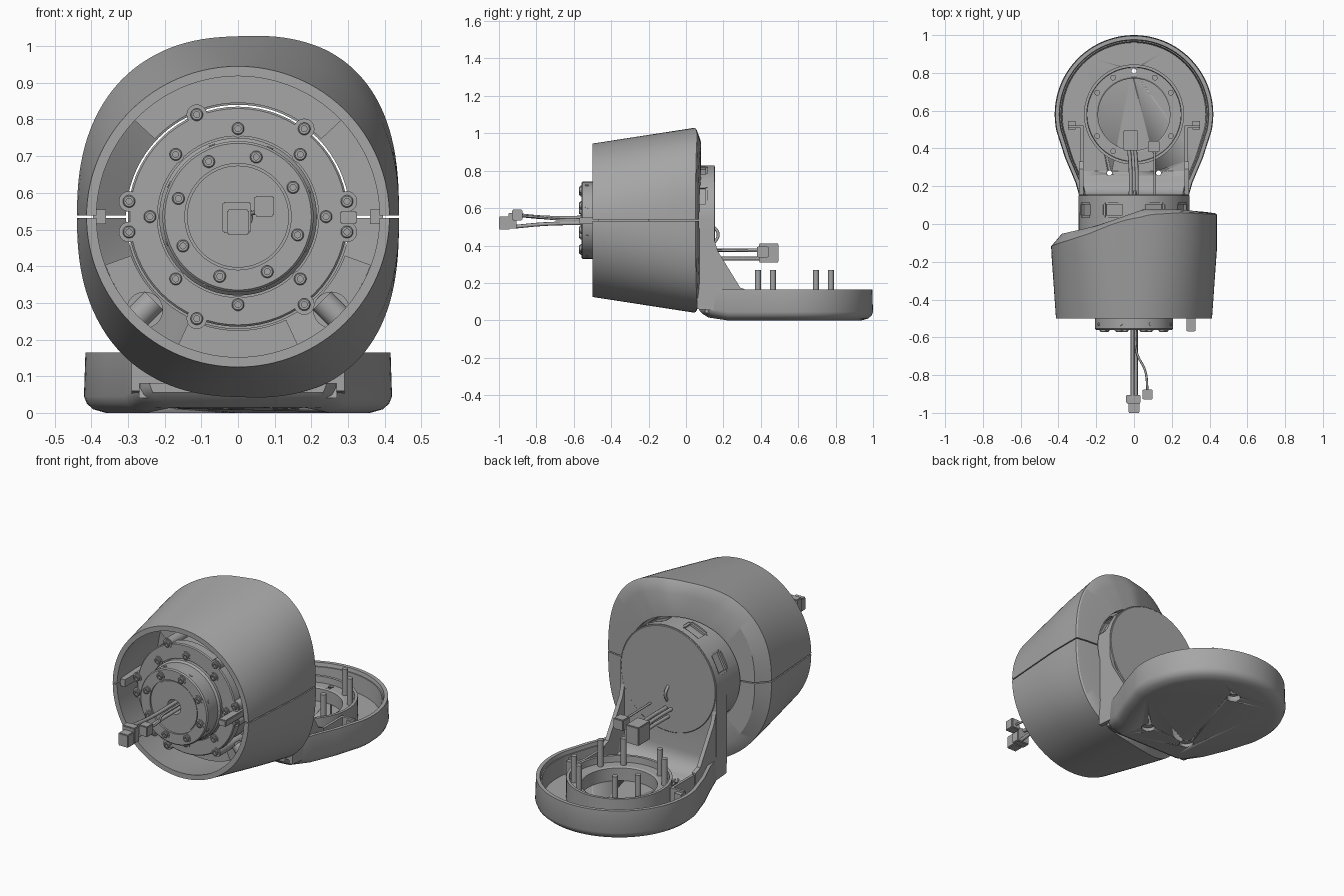
import bpy, bmesh, math
from mathutils import Vector

if "Cube" in bpy.data.objects:
    bpy.data.objects.remove(bpy.data.objects["Cube"])

grey = bpy.data.materials.new("machined grey")
grey.use_nodes = True
grey.diffuse_color = (0.38, 0.38, 0.38, 1)
grey.node_tree.nodes["Principled BSDF"].inputs["Base Color"].default_value = (0.38, 0.38, 0.38, 1)

CZ = 0.535        # height of the joint axis
RING_Y = 0.58     # centre of the tray ring
TAU = 2 * math.pi


def finish(name, bm, smooth=True):
    bmesh.ops.recalc_face_normals(bm, faces=bm.faces)
    mesh = bpy.data.meshes.new(name)
    bm.to_mesh(mesh)
    bm.free()
    ob = bpy.data.objects.new(name, mesh)
    bpy.context.collection.objects.link(ob)
    mesh.materials.append(grey)
    if smooth:
        bpy.ops.object.select_all(action='DESELECT')
        ob.select_set(True)
        bpy.context.view_layer.objects.active = ob
        bpy.ops.object.shade_smooth_by_angle(angle=math.radians(30))
    return ob


def loft(name, rings, closed=False):
    """Skin a list of rings; cap both ends, or join the last to the first."""
    bm = bmesh.new()
    vr = [[bm.verts.new(p) for p in ring] for ring in rings]
    pairs = list(zip(vr, vr[1:])) + ([(vr[-1], vr[0])] if closed else [])
    for a, b in pairs:
        for i in range(len(a)):
            j = (i + 1) % len(a)
            bm.faces.new((a[i], a[j], b[j], b[i]))
    if not closed:
        bm.faces.new(vr[0])
        bm.faces.new(vr[-1])
    return finish(name, bm)


def lathe(name, profile, origin=(0, 0, CZ), axis=(0, 1, 0), n=64, closed=False):
    """Revolve (radius, distance along axis) pairs."""
    turn = Vector((0, 0, 1)).rotation_difference(Vector(axis))
    rings = [[Vector(origin) + turn @ Vector((r * math.cos(TAU * i / n), r * math.sin(TAU * i / n), d))
              for i in range(n)] for r, d in profile]
    return loft(name, rings, closed)


def rod(name, origin, r, length, axis=(0, 1, 0), n=20):
    return lathe(name, [(r, 0), (r, length)], origin, axis, n)


def box(name, x, y, z, bevel=0.0):
    bm = bmesh.new()
    bmesh.ops.create_cube(bm, size=1)
    for v in bm.verts:
        v.co = [lo + (c + 0.5) * (hi - lo) for c, (lo, hi) in zip(v.co, (x, y, z))]
    if bevel:
        bmesh.ops.bevel(bm, geom=bm.edges[:], offset=bevel, segments=2, affect='EDGES')
    return finish(name, bm, False)


def cable(name, points, r):
    curve = bpy.data.curves.new(name, 'CURVE')
    curve.dimensions = '3D'
    curve.bevel_depth, curve.bevel_resolution, curve.use_fill_caps = r, 2, True
    sp = curve.splines.new('BEZIER')
    sp.bezier_points.add(len(points) - 1)
    for bp, p in zip(sp.bezier_points, points):
        bp.co = p
        bp.handle_left_type = bp.handle_right_type = 'AUTO'
    ob = bpy.data.objects.new(name, curve)
    bpy.context.collection.objects.link(ob)
    curve.materials.append(grey)


def cut(ob, cutters):
    for c in cutters:
        m = ob.modifiers.new("cut", 'BOOLEAN')
        m.operation, m.object, m.solver = 'DIFFERENCE', c, 'EXACT'
        c.hide_render = True
        c.hide_viewport = True


def polar(r, deg):
    a = math.radians(deg)
    return r * math.cos(a), r * math.sin(a)


# Housing: round at the front, taller and squarer at the slanted back
EDGE = [(-0.45, -0.12), (-0.2, -0.05), (0.05, 0.05), (0.2, 0.06), (0.45, 0.05)]


def edge_y(x):
    for (x0, y0), (x1, y1) in zip(EDGE, EDGE[1:]):
        if x <= x1:
            return y0 + (y1 - y0) * (x - x0) / (x1 - x0)
    return EDGE[-1][1]


def crest_y(x):
    return edge_y(x) + 0.03 - 0.05 * x


def section(s, inset=0.0, scale=1.0, shift=0.0, crest=False):
    ring = []
    for i in range(128):
        c, d = math.cos(TAU * i / 128), math.sin(TAU * i / 128)
        y = -0.5 + s * (edge_y(0.437 * c) + 0.5)
        u = (y + 0.5) / 0.55
        a = 0.413 + 0.026 * min(1, 1.5 * u) - inset
        b = 0.41 + 0.085 * u - inset
        p = 2 / (2 + 0.6 * max(u, 0))
        x = scale * a * math.copysign(abs(c) ** p, c)
        z = scale * b * math.copysign(abs(d) ** p, d)
        ring.append((x, (crest_y(x) if crest else y) + shift, CZ + z))
    return ring


def opening(shift):
    pts = [polar(0.305, 360 * i / 128) for i in range(128)]
    return [(x, crest_y(x) + shift, CZ + z) for x, z in pts]


rings = [section(k / 6) for k in range(7)]
rings += [section(1, scale=0.985, shift=0.006), section(1, scale=0.87, crest=True), opening(0), opening(-0.04),
          section(1, 0.03, 0.95, -0.03), section(0.5, 0.03), section(0, 0.027)]
housing = loft("housing", rings, closed=True)
cut(housing, [box("seam_cutter", (-0.6, 0.6), (-0.6, 0.3), (CZ - 0.003, CZ + 0.003))])
for s in (-1, 1):
    box("seam_tab", sorted((s * 0.36, s * 0.395)), (-0.47, -0.2), (CZ - 0.02, CZ + 0.02))
    x, z = polar(0.36, 270 + s * 45)
    rod("angled_boss", (x * 0.9, -0.33, CZ + z * 0.9), 0.035, 0.09, (s, 0, -1), 24)
    rod("boss_support", (x, -0.33, CZ + z), 0.05, 0.27, n=24)


# Curved pads inside the housing
def pad(name, a0, a1, y0, y1):
    rings = []
    for k in range(25):
        a = a0 + (a1 - a0) * k / 24
        rings.append([(*[polar(r, a)[0]], y, CZ + polar(r, a)[1])
                      for r, y in ((0.31, y0), (0.385, y0), (0.385, y1), (0.31, y1))])
    loft(name, rings)


pad("upper_pad", 43, 137, -0.3, -0.03)
pad("lower_pad", 245, 295, -0.3, -0.03)
pad("side_pad", 200, 226, -0.25, -0.1)
pad("side_pad", 314, 340, -0.25, -0.03)

# Actuator: body, flange and stepped output hub with a central bore
lathe("actuator_body", [(0.285, -0.43), (0.285, -0.02)])
lathe("flange", [(0.22, -0.45), (0.295, -0.45), (0.3, -0.445), (0.3, -0.4), (0.22, -0.4)], closed=True)
lathe("output_hub", [(0.035, -0.5), (0.04, -0.555), (0.139, -0.555), (0.139, -0.55), (0.145, -0.55),
                     (0.145, -0.56), (0.2, -0.56), (0.206, -0.554), (0.206, -0.47), (0.215, -0.46),
                     (0.215, -0.4), (0.035, -0.4)], closed=True)


def bolt(r, deg, y):
    x, z = polar(r, deg)
    lathe("bolt", [(0.008, 0.004), (0.008, -0.012), (0.014, -0.012), (0.017, -0.009),
                   (0.017, -0.003), (0.024, -0.003), (0.024, 0.004)], (x, y, CZ + z), n=18)


for k in range(8):
    bolt(0.24, 45 * k, -0.45)
    bolt(0.17, 28 + 45 * k, -0.56)
    x, z = polar(0.2, 20 + 45 * k)
    rod("set_screw", (x, -0.53, CZ + z), 0.009, 0.009, (x, 0, z), 12)
for deg in (8, -8, 172, 188, 112, 248, 53, 307):
    x, z = polar(0.3, deg)
    rod("bolt_ear", (x, -0.45, CZ + z), 0.028, 0.3)
    bolt(0.3, deg, -0.45)
box("side_plug", (0.278, 0.325), (-0.57, -0.4), (0.515, 0.55), 0.004)

# Bracket: round collar, arched back plate and pockets around the rim
collar = lathe("bracket_collar", [(0.293, -0.25), (0.293, 0.148), (0.286, 0.155)])
arch = [polar(0.293, 180 * i / 40) for i in range(41)]
outline = [(x, CZ + z) for x, z in arch] + [(-0.29, 0.08), (0.29, 0.08)]
plate = loft("bracket_plate", [[(x, y, z) for x, z in outline] for y in (0.06, 0.152)])
pockets = []
for deg in (-22, 22, -63, 63):
    c = box("pocket_cutter", (-0.06, 0.06), (0.035, 0.115), (0.272, 0.35), 0.012)
    c.rotation_euler = (0, math.radians(deg), 0)
    c.location = (0, 0, CZ)
    pockets.append(c)
cut(collar, pockets)
cut(plate, pockets)


# Gussets and the sweep from the plate into the tray
def side_profile(name, pts, x0, x1):
    return loft(name, [[(x, y, z) for y, z in pts] for x in (x0, x1)])


for s in (-1, 1):
    side_profile("gusset", [(0.06, 0.06), (0.06, 0.45), (0.152, 0.43), (0.17, 0.37), (0.29, 0.175),
                            (0.33, 0.16), (0.33, 0.04)], s * 0.268, s * 0.29)
    box("tray_rib", sorted((s * 0.268, s * 0.282)), (0.3, 0.52), (0.03, 0.15))
    box("tray_rib_end", sorted((s * 0.268, s * 0.35)), (0.508, 0.522), (0.03, 0.15))
    box("rib_pad", sorted((s * 0.31, s * 0.35)), (0.5, 0.545), (0.03, 0.14))
sweep = [(0.152, 0.3)] + [(0.252 + 0.1 * math.cos(math.radians(a)), 0.165 + 0.1 * math.sin(math.radians(a)))
                          for a in range(180, 271, 15)] + [(0.3, 0.04), (0.1, 0.04)]
floor_sweep = side_profile("floor_sweep", sweep, -0.27, 0.27)


# Tray base: rounded end tapering to the bracket, with a hollow top
def tray_ring(inset, z, lift=0.0):
    pts = [(r[0], RING_Y + r[1]) for r in
           (polar(0.42 - inset, a) for a in range(-12, 193, 4))]
    left = [(-0.365, 0.35), (-0.31, 0.22), (-0.285, 0.13), (-0.24, 0.07)]
    left = [(x + inset, max(y, 0.06 + inset)) for x, y in left]
    pts += left + [(-x, y) for x, y in reversed(left)]
    return [(x, y, z + lift * max(0, 0.22 - y)) for x, y in pts]


tray = loft("tray_base", [tray_ring(0.06, 0, 0.15), tray_ring(0.025, 0.01, 0.2), tray_ring(0.008, 0.025, 0.2),
                          tray_ring(0, 0.045, 0.2), tray_ring(0.004, 0.165), tray_ring(0.024, 0.165),
                          tray_ring(0.028, 0.145), tray_ring(0.034, 0.145), tray_ring(0.04, 0.05)])
holes = []
for x, y in ((0, 0.81), (-0.13, 0.27), (0.13, 0.27)):
    holes.append(lathe("hole_cutter", [(0.036, -0.1), (0.036, 0.03), (0.013, 0.03), (0.013, 0.3)],
                       (x, y, 0), (0, 0, 1), 32))
cut(tray, holes)
cut(floor_sweep, holes[1:])

# Bearing ring with upright pins
ring = lathe("bearing_ring", [(0.19, 0.04), (0.19, 0.12), (0.198, 0.125), (0.248, 0.125), (0.25, 0.16),
                              (0.265, 0.16), (0.265, 0.04)], (0, RING_Y, 0), (0, 0, 1), 80, True)
cut(ring, holes[:1])
for x in (-1, 1):
    for y in (-1, 1):
        for px, py in ((0.11, 0.195), (0.195, 0.115)):
            rod("pin", (x * px, RING_Y + y * py, 0.05), 0.015, 0.22, (0, 0, 1))

# Front cables and plugs
cable("front_cable_upper", [(-0.008, -0.5, 0.55), (-0.008, -0.75, 0.55), (-0.008, -0.92, 0.565)], 0.01)
cable("front_cable_lower", [(0.01, -0.5, 0.52), (0.01, -0.75, 0.515), (0.01, -0.92, 0.5)], 0.01)
cable("front_cable_thin", [(0.01, -0.5, 0.54), (0.015, -0.68, 0.54), (0.06, -0.78, 0.55), (0.072, -0.89, 0.56)], 0.006)
box("front_plug", (-0.03, 0.03), (-1, -0.94), (0.485, 0.555), 0.004)
box("front_plug_collar", (-0.042, 0.035), (-0.95, -0.905), (0.49, 0.575), 0.004)
box("small_front_plug", (0.045, 0.098), (-0.93, -0.875), (0.535, 0.592), 0.004)

# Rear cables and plugs
for x, z in ((-0.018, 0.375), (0.014, 0.375), (0, 0.33)):
    cable("rear_cable", [(x, 0.14, z), (x, 0.28, z), (x - 0.01, 0.42, z)], 0.01)
cable("rear_cable_thin", [(0.108, 0.14, 0.375), (0.108, 0.4, 0.37)], 0.006)
cable("rear_cable_loop", [(0, 0.14, 0.51), (0.005, 0.172, 0.46), (0.01, 0.14, 0.4)], 0.008)
box("rear_plug", (-0.058, 0.022), (0.39, 0.495), (0.31, 0.41), 0.004)
box("small_rear_plug", (0.075, 0.135), (0.38, 0.44), (0.335, 0.395), 0.004)
